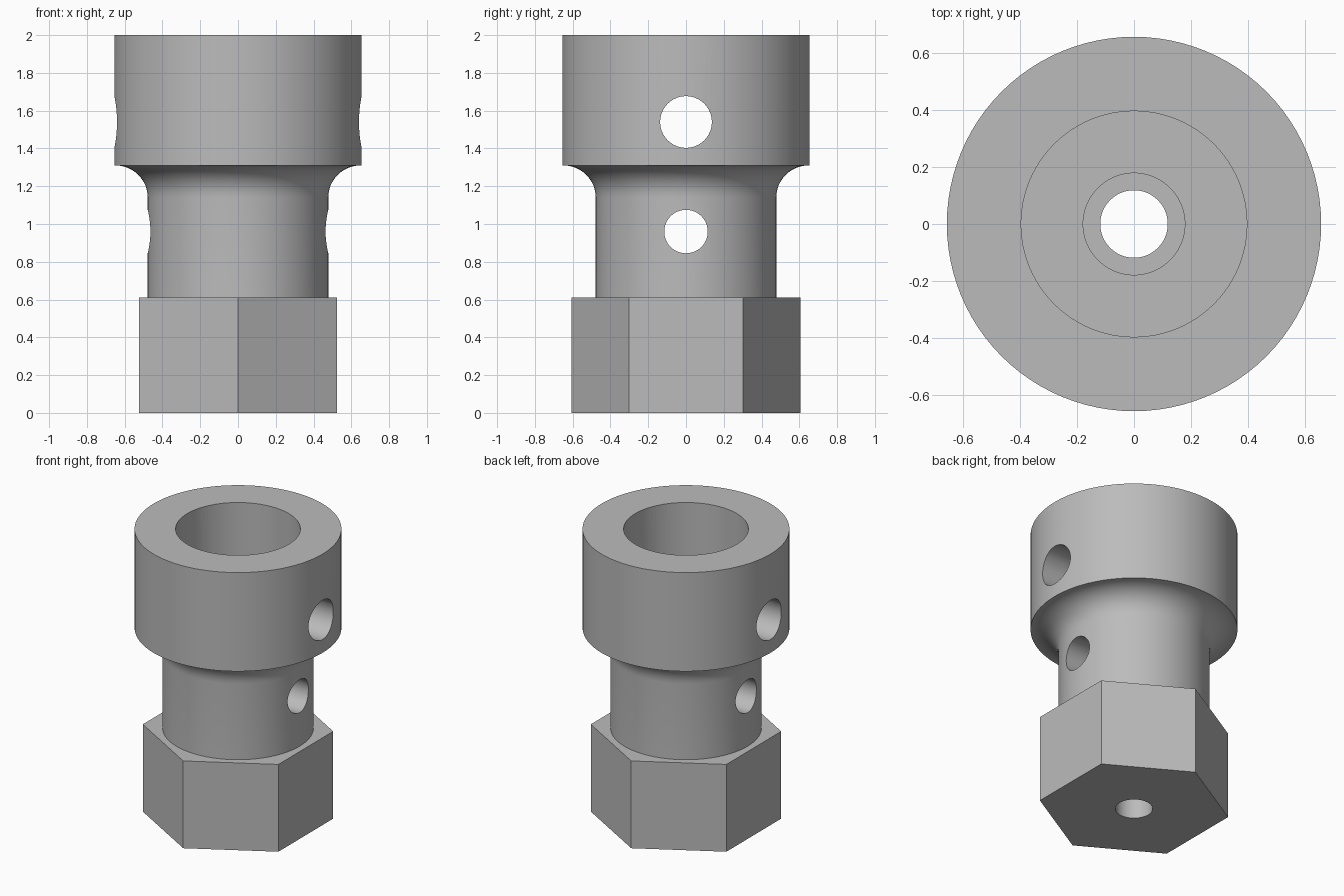
import bpy, bmesh, math
from mathutils import Matrix

cube = bpy.data.objects.get("Cube")
if cube:
    bpy.data.objects.remove(cube, do_unlink=True)

grey = bpy.data.materials.new("machined grey")
grey.use_nodes = True
COLOUR = (0.5, 0.5, 0.5, 1)
grey.diffuse_color = COLOUR
grey.node_tree.nodes["Principled BSDF"].inputs["Base Color"].default_value = COLOUR


def add_object(name, bm):
    bmesh.ops.recalc_face_normals(bm, faces=bm.faces)
    mesh = bpy.data.meshes.new(name)
    bm.to_mesh(mesh)
    bm.free()
    mesh.materials.append(grey)
    obj = bpy.data.objects.new(name, mesh)
    bpy.context.collection.objects.link(obj)
    return obj


def lathe(name, profile, steps=96):
    """Turn an (r, z) profile, starting and ending on the axis, into a solid."""
    bm = bmesh.new()
    verts = [bm.verts.new((r, 0, z)) for r, z in profile]
    edges = [bm.edges.new(pair) for pair in zip(verts, verts[1:])]
    bmesh.ops.spin(bm, geom=verts + edges, cent=(0, 0, 0), axis=(0, 0, 1),
                   angle=math.tau, steps=steps, use_duplicate=False)
    bmesh.ops.remove_doubles(bm, verts=bm.verts, dist=1e-5)
    return add_object(name, bm)


def cylinder(name, radius, depth, sides, matrix):
    bm = bmesh.new()
    bmesh.ops.create_cone(bm, cap_ends=True, segments=sides, radius1=radius,
                          radius2=radius, depth=depth, matrix=matrix)
    return add_object(name, bm)


def combine(target, tool, operation):
    mod = target.modifiers.new(tool.name, 'BOOLEAN')
    mod.operation, mod.object, mod.solver = operation, tool, 'EXACT'
    bpy.context.view_layer.objects.active = target
    bpy.ops.object.modifier_apply(modifier=mod.name)
    bpy.data.objects.remove(tool, do_unlink=True)


# Neck and collar, joined by a quarter-round fillet
NECK, COLLAR, FILLET = 0.478, 0.655, 0.17
fillet = []
for i in range(13):
    a = math.pi - i / 12 * math.pi / 2
    fillet.append((NECK + FILLET + FILLET * math.cos(a), 1.14 + FILLET * math.sin(a)))
body = lathe("coupling_body", [(0, 0.5), (NECK, 0.5)] + fillet
             + [(COLLAR, 1.31), (COLLAR, 2), (0, 2)])

# Hexagonal foot with corners towards front and back
foot = cylinder("hex_foot", 0.605, 0.61, 6,
                Matrix.Translation((0, 0, 0.305)) @ Matrix.Rotation(math.pi / 2, 4, 'Z'))
# Make sure a corner points along y
corner = max(foot.data.vertices, key=lambda v: v.co.y).co
foot.data.transform(Matrix.Rotation(math.atan2(corner.x, corner.y), 4, 'Z'))
combine(body, foot, 'UNION')

# Stepped bore along the axis
bore = lathe("stepped_bore", [(0, -0.1), (0.118, -0.1), (0.118, 0.61), (0.178, 0.61),
                              (0.178, 1.22), (0.395, 1.22), (0.395, 2.1), (0, 2.1)])
combine(body, bore, 'DIFFERENCE')

# Cross holes right through from side to side
for name, z, radius in (("collar_hole", 1.54, 0.137), ("neck_hole", 0.96, 0.115)):
    hole = cylinder(name, radius, 2, 48,
                    Matrix.Translation((0, 0, z)) @ Matrix.Rotation(math.pi / 2, 4, 'Y'))
    combine(body, hole, 'DIFFERENCE')

bpy.ops.object.select_all(action='DESELECT')
body.select_set(True)
bpy.context.view_layer.objects.active = body
bpy.ops.object.shade_smooth_by_angle(angle=math.radians(30))
